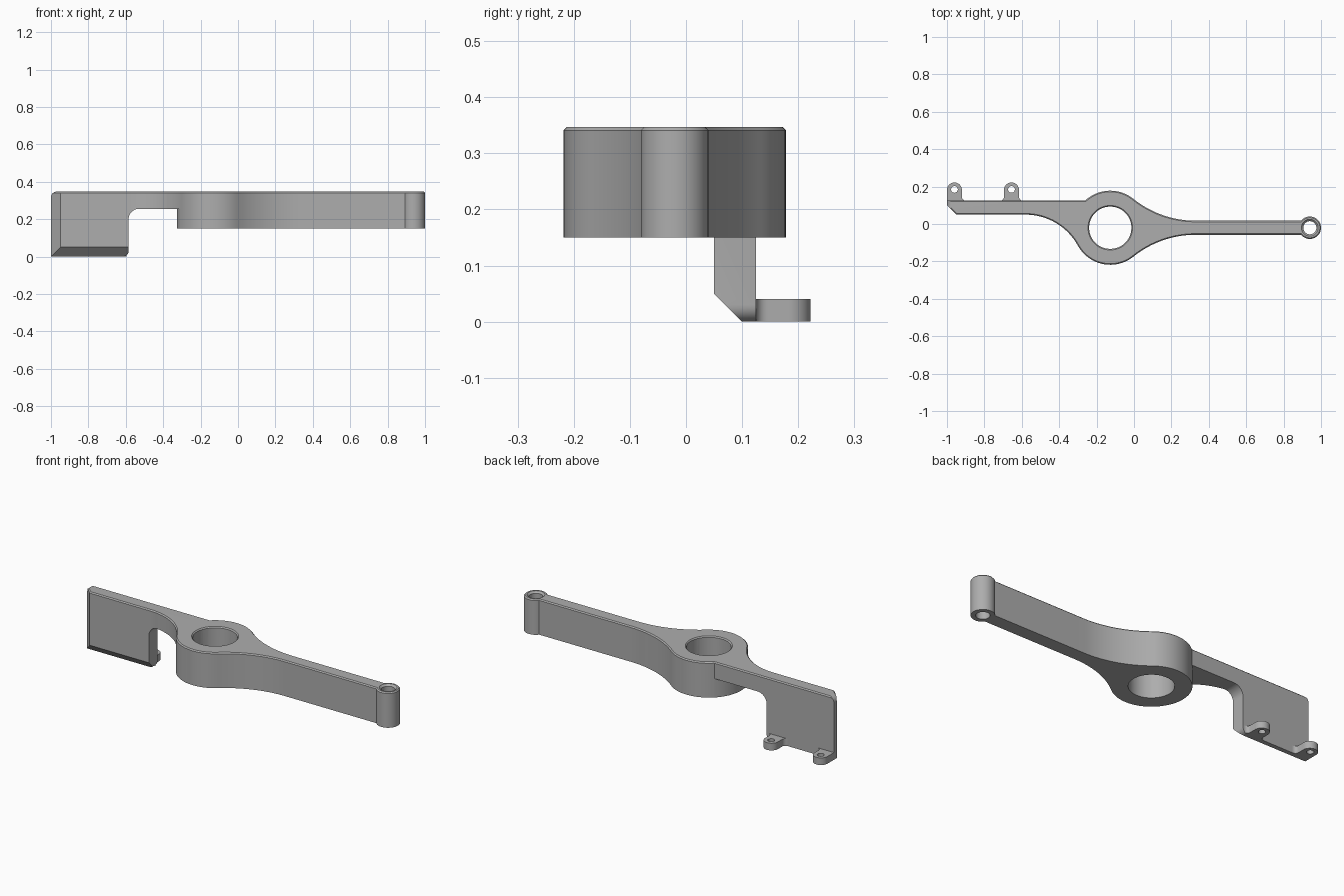
import bpy, bmesh, math
from mathutils import Vector

old = bpy.data.objects.get("Cube")
if old:
    bpy.data.objects.remove(old, do_unlink=True)

grey = bpy.data.materials.new("satin_grey")
grey.use_nodes = True
COLOR = (0.42, 0.42, 0.42, 1)
grey.diffuse_color = COLOR
grey.node_tree.nodes["Principled BSDF"].inputs["Base Color"].default_value = COLOR

TOP, BASE = 0.347, 0.15
HUB, HUB_R = (-0.127, -0.02), 0.198
BOSS, BOSS_R = (0.94, -0.02), 0.06
HALF = 0.0375                      # half width of the arm
FRONT, BACK = 0.05, 0.125          # plate faces
NOTCH_X = -0.585


def arc(c, r, a0, a1, n=24):
    angles = [math.radians(a0 + (a1 - a0) * i / n) for i in range(n + 1)]
    return [(c[0] + r * math.cos(a), c[1] + r * math.sin(a)) for a in angles]


def prism(name, pts, lo, hi, axis="z", bevel=0, pick=None, segments=1):
    """Extrude a 2D outline along an axis, optionally bevelling picked edges."""
    place = {"x": lambda a, b, d: (d, a, b),
             "y": lambda a, b, d: (a, d, b),
             "z": lambda a, b, d: (a, b, d)}[axis]
    bm = bmesh.new()
    face = bm.faces.new([bm.verts.new(place(a, b, lo)) for a, b in pts])
    out = bmesh.ops.extrude_face_region(bm, geom=[face])["geom"]
    moved = [g for g in out if isinstance(g, bmesh.types.BMVert)]
    bmesh.ops.translate(bm, verts=moved, vec=Vector(place(0, 0, hi - lo)))
    bmesh.ops.recalc_face_normals(bm, faces=bm.faces)
    if bevel:
        edges = [e for e in bm.edges if all(pick(v.co) for v in e.verts)]
        bmesh.ops.bevel(bm, geom=edges, offset=bevel, segments=segments,
                        profile=0.5, affect="EDGES")
    mesh = bpy.data.meshes.new(name)
    bm.to_mesh(mesh)
    bm.free()
    mesh.materials.append(grey)
    obj = bpy.data.objects.new(name, mesh)
    bpy.context.collection.objects.link(obj)
    return obj


def activate(obj):
    bpy.ops.object.select_all(action="DESELECT")
    obj.select_set(True)
    bpy.context.view_layer.objects.active = obj


def cut(obj, cutter):
    cutter.hide_render = True
    mod = obj.modifiers.new("cut", "BOOLEAN")
    mod.operation, mod.solver, mod.object = "DIFFERENCE", "EXACT", cutter
    activate(obj)
    bpy.ops.object.modifier_apply(modifier=mod.name)
    bpy.data.objects.remove(cutter, do_unlink=True)


def bore(obj, c, r, lo, hi, chamfer=0):
    """Round hole with an optional countersunk top rim."""
    cut(obj, prism("bore_cutter", arc(c, r, 0, 352.5, 47), lo - 0.05, hi + 0.05))
    if chamfer:
        bpy.ops.mesh.primitive_cone_add(
            vertices=48, radius1=r - chamfer, radius2=r + 2 * chamfer,
            depth=3 * chamfer, location=(c[0], c[1], hi - chamfer / 2))
        cut(obj, bpy.context.object)


def fillet_radius(dx, dy):
    """Radius of an arc tangent to a straight edge and to the hub."""
    return (dx * dx + dy * dy - HUB_R ** 2) / (2 * (HUB_R + dy))


# Outline of plate, hub, arm and end boss
dx_l, dy_l = HUB[0] + 0.58, FRONT - HUB[1]
r_l = fillet_radius(dx_l, dy_l)
c_l = (-0.58, FRONT - r_l)
a_l = math.degrees(math.atan2(HUB[1] - c_l[1], dx_l))

dx_r = 0.33 - HUB[0]
r_r = fillet_radius(dx_r, -HALF)
r_r = (dx_r ** 2 + HALF ** 2 - HUB_R ** 2) / (2 * (HUB_R - HALF))
a_r = math.degrees(math.atan2(HALF + r_r, dx_r))
off = HALF + r_r
a_b = 180 - math.degrees(math.asin(HALF / BOSS_R))
a_top = 180 - math.degrees(math.asin((BACK - HUB[1]) / HUB_R))

outline = [(-1, 0.1), (-0.95, FRONT)]
outline += arc(c_l, r_l, 90, a_l)
outline += arc(HUB, HUB_R, 180 + a_l, 360 - a_r)[1:]
outline += arc((0.33, HUB[1] - off), r_r, 180 - a_r, 90)[1:]
outline += arc(BOSS, BOSS_R, -a_b, a_b, 36)
outline += arc((0.33, HUB[1] + off), r_r, -90, a_r - 180)
outline += arc(HUB, HUB_R, a_r, a_top)[1:]
outline += [(-1, BACK)]
body = prism("lever_body", outline, 0, TOP, bevel=0.006,
             pick=lambda v: v.z > TOP - 1e-4)

# Clear the space below the hub and arm
cut(body, prism("under_cutter", [(-0.5, -0.4), (1.1, -0.4), (1.1, 0.4), (-0.5, 0.4)],
                -0.1, BASE))

# Notch between plate and hub, following the hub wall
notch = [(NOTCH_X, 0.3), (NOTCH_X, -0.4)] + arc(HUB, 0.4, 225, 225, 1)[:1]
notch += arc(HUB, HUB_R + 0.001, 225, 120) + arc(HUB, 0.36, 120, 120, 1)[:1]
cut(body, prism("notch_cutter", notch, -0.1, 0.255, bevel=0.055, segments=8,
                pick=lambda v: v.z > 0.25 and v.x < NOTCH_X + 1e-4))

# Sloped lower front edge of the plate
cut(body, prism("slope_cutter", [(0, 0.1), (0, -0.1), (0.2, -0.1)], -1.1, -0.5, "x"))

# Rounded plate corners
r = 0.03
cut(body, prism("low_corner_cutter", arc((NOTCH_X - r, r), r, -90, 0, 8)
                + [(NOTCH_X + r, r), (NOTCH_X + r, -r), (NOTCH_X - r, -r)], -0.1, 0.3, "y"))
cut(body, prism("high_corner_cutter", arc((-1 + r, TOP - r), r, 90, 180, 8)
                + [(-1 - r, TOP - r), (-1 - r, TOP + r), (-1 + r, TOP + r)], -0.1, 0.3, "y"))

# Hub and boss bores
bore(body, HUB, 0.113, BASE, TOP, 0.006)
bore(body, BOSS, 0.035, BASE, TOP, 0.01)

# Mounting tabs behind the plate, flared where they join it
parts = [body]
for name, x, flare_left in (("outer_tab", -0.96, 0), ("inner_tab", -0.655, 0.02)):
    w, f = 0.04, 0.02
    pts = arc((x + w + f, BACK + f), f, 270, 180, 6)
    pts += arc((x, 0.182), w, 0, 180, 24)
    if flare_left:
        pts += arc((x - w - f, BACK + f), f, 0, -90, 6)
    else:
        pts.append((x - w, BACK))
    tab = prism(name, pts, 0, 0.04)
    bore(tab, (x, 0.185), 0.018, 0, 0.04)
    parts.append(tab)

for obj in parts:
    activate(obj)
    bpy.ops.object.shade_smooth_by_angle(angle=math.radians(25))
